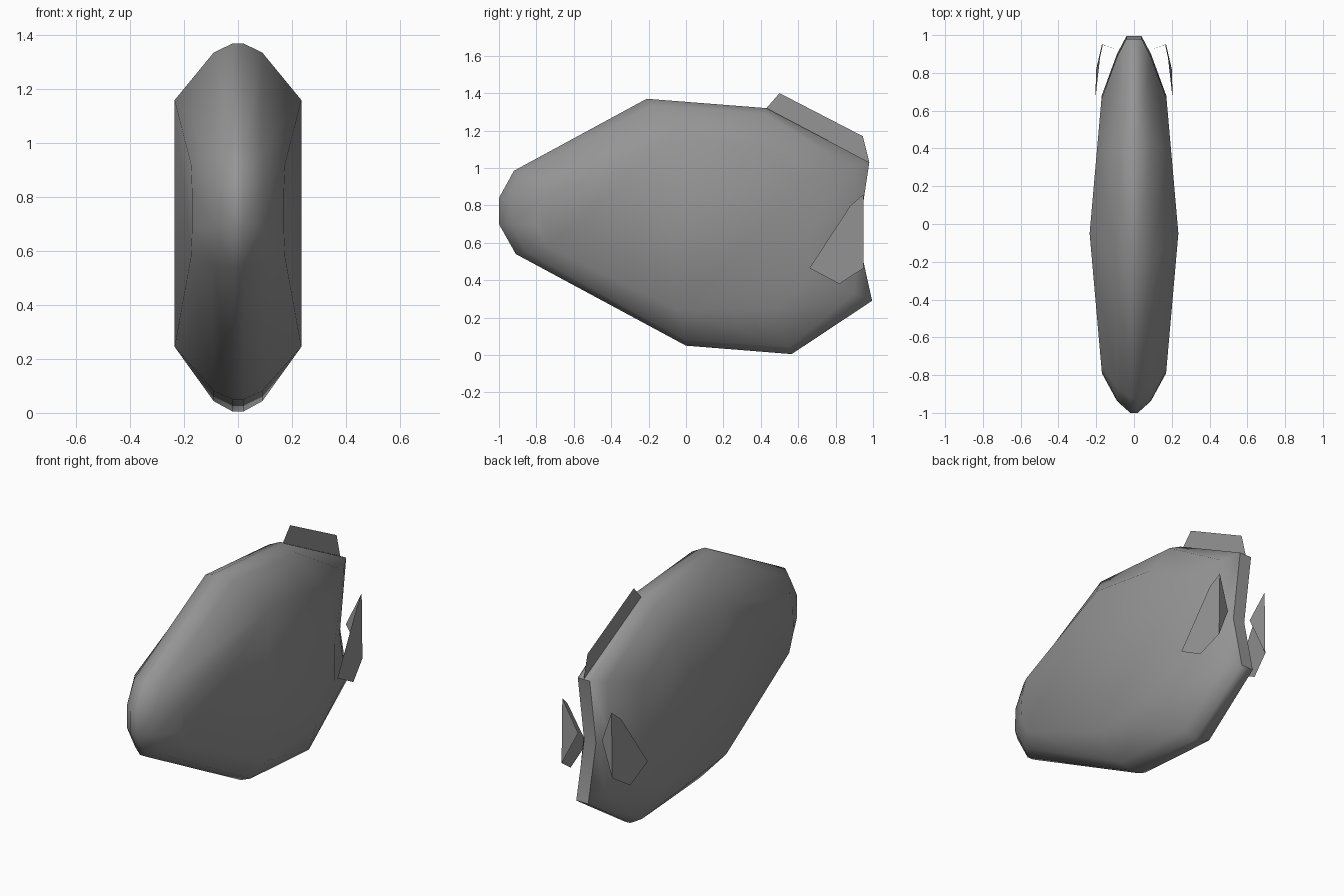
import bpy, bmesh, math

if "Cube" in bpy.data.objects:
    bpy.data.objects.remove(bpy.data.objects["Cube"])

gray = bpy.data.materials.new("plain_gray")
gray.diffuse_color = (0.3, 0.3, 0.3, 1)
gray.use_nodes = True
gray.node_tree.nodes["Principled BSDF"].inputs["Base Color"].default_value = gray.diffuse_color


def add_mesh(name, verts, faces, smooth=None):
    me = bpy.data.meshes.new(name)
    me.from_pydata(verts, [], faces)
    me.materials.append(gray)
    ob = bpy.data.objects.new(name, me)
    bpy.context.collection.objects.link(ob)
    if smooth:
        bm = bmesh.new()
        bm.from_mesh(me)
        bmesh.ops.recalc_face_normals(bm, faces=bm.faces)
        bm.to_mesh(me)
        bm.free()
        bpy.ops.object.select_all(action='DESELECT')
        ob.select_set(True)
        bpy.context.view_layer.objects.active = ob
        bpy.ops.object.shade_smooth_by_angle(angle=math.radians(smooth))
    return ob


# Body: side outline (y, z) and the edge of the broad flank inside it
outline = [(-1, .84), (-.92, .985), (-.21, 1.37), (.43, 1.32), (.98, 1.03),
           (.92, .63), (.995, .29), (.565, .005), (0, .05), (-.91, .54), (-1, .70)]
flank = [(-.78, .83), (-.74, .92), (-.05, 1.16), (.38, 1.12), (.66, .94),
         (.68, .65), (.68, .42), (.48, .245), (-.05, .245), (-.74, .58), (-.79, .69)]
n = len(outline)


def flank_x(y):
    return .235 - .088 * abs(y + .05)


def ring(side):
    rim = [(side * (.04 if 4 <= i <= 6 else .02), y, z) for i, (y, z) in enumerate(outline)]
    shoulder = []
    for (y, z), (fy, fz) in zip(outline, flank):
        t = .16 if z > 1.2 or z < .2 else .3
        shoulder.append((side * .09, y + (fy - y) * t, z + (fz - z) * t))
    return rim + shoulder + [(side * flank_x(y), y, z) for y, z in flank]


verts = ring(1) + ring(-1)
faces = []
for base in (0, 3 * n):
    for r in (0, n):
        for i in range(n):
            j = (i + 1) % n
            faces.append([base + r + i, base + r + j, base + r + n + j, base + r + n + i])
    # Flank folds along its widest line
    f = base + 2 * n
    faces.append([f + i for i in range(2, 9)])
    faces.append([f + i for i in (8, 9, 10, 0, 1, 2)])
for i in range(n):
    j = (i + 1) % n
    faces.append([i, j, 3 * n + j, 3 * n + i])
add_mesh("body", verts, faces, 50)

# Thin upright fin on the back
add_mesh("dorsal_fin", [(0, .43, 1.32), (0, .50, 1.40), (0, .945, 1.17), (0, .98, 1.03)],
         [[0, 1, 2, 3]])

# Side fins: a flat blade folded to a narrow root at the rear notch
for side, label in ((1, "right"), (-1, "left")):
    pts = [(.165, .95, .86), (.18, .88, .80), (.205, .66, .465),
           (.20, .82, .38), (.17, .95, .465), (.08, .92, .66)]
    add_mesh(label + "_side_fin", [(side * x, y, z) for x, y, z in pts],
             [[0, 1, 2, 3, 4], [0, 4, 5]])
